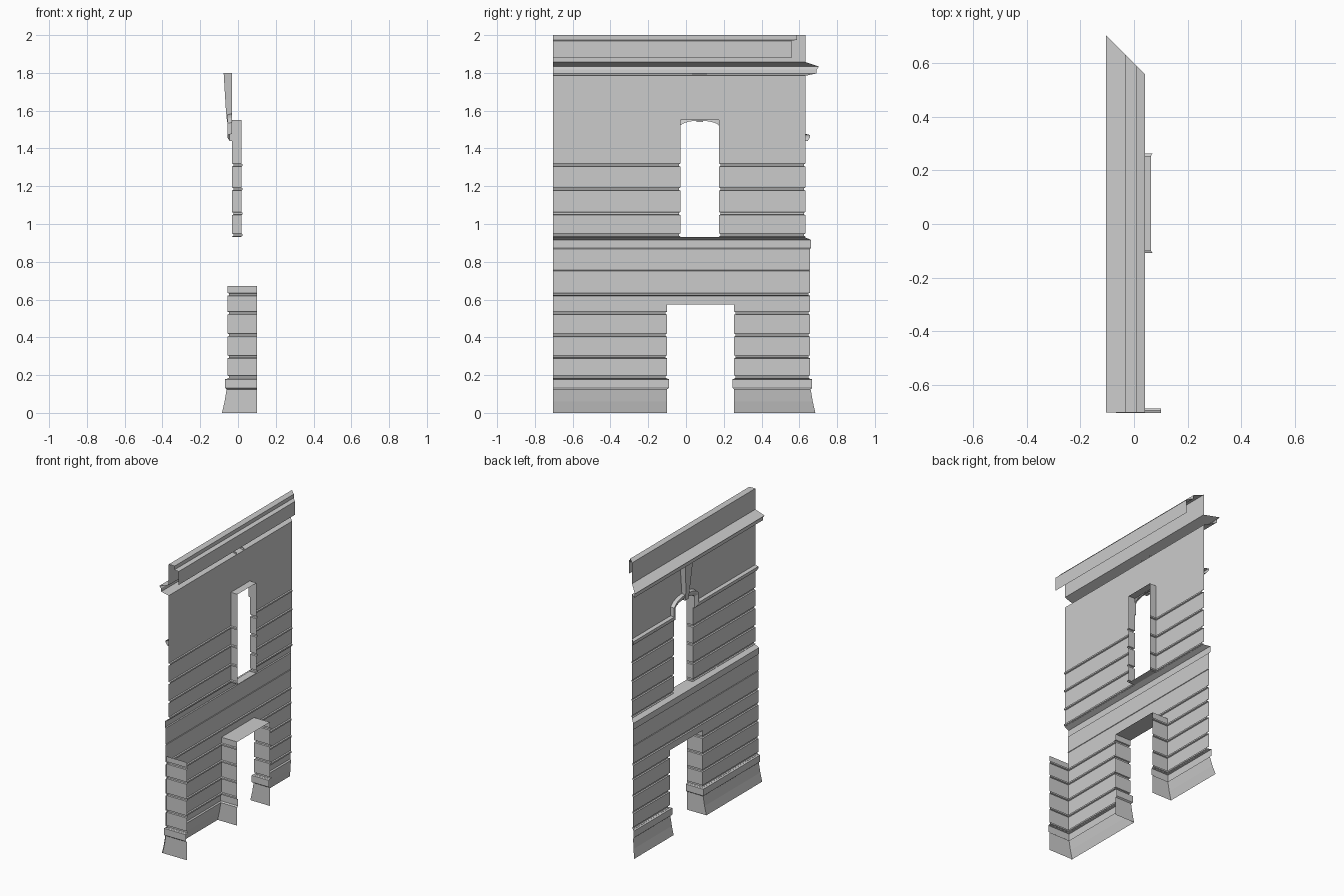
import bpy, bmesh, math
from mathutils import Vector

cube = bpy.data.objects.get("Cube")
if cube:
    bpy.data.objects.remove(cube)

stone = bpy.data.materials.new("grey stone")
stone.use_nodes = True
stone.diffuse_color = (0.6, 0.6, 0.6, 1)
stone.node_tree.nodes["Principled BSDF"].inputs["Base Color"].default_value = (0.6, 0.6, 0.6, 1)

START = -0.705                      # square end of the wall
DOOR = (-0.10, 0.255, 0.575)        # y from, y to, head height
WINDOW = (-0.03, 0.175, 1.55)
SILL = 0.93


def mitre(x):
    """Far end of the wall, cut at 45 degrees."""
    return 0.6 - x


def make(name, quads):
    bm = bmesh.new()
    for q in quads:
        bm.faces.new([bm.verts.new(p) for p in q])
    bmesh.ops.remove_doubles(bm, verts=bm.verts, dist=0.0002)
    me = bpy.data.meshes.new(name)
    bm.to_mesh(me)
    bm.free()
    me.materials.append(stone)
    ob = bpy.data.objects.new(name, me)
    bpy.context.collection.objects.link(ob)
    return ob


def ribbon(name, a, b):
    """Sheet between two matching lines of points."""
    return make(name, [(a[i], a[i + 1], b[i + 1], b[i]) for i in range(len(a) - 1)])


def groove(x, z):
    """Channel between stone courses: x, z, sideways recess."""
    r = 0.008
    return [(x, z - 0.008, 0), (x + r, z - 0.005, r), (x + r, z + 0.005, r), (x, z + 0.008, 0)]


def split(profile, z):
    return [p for p in profile if p[1] <= z + 1e-5], [p for p in profile if p[1] >= z - 1e-5]


def wall(name, profile, y0, y1):
    ribbon(name, [(x, y0(x, d), z) for x, z, d in profile],
           [(x, y1(x, d), z) for x, z, d in profile])


def pierced_wall(name, profile, opening, depth):
    """Wall on both sides of an opening, with jambs and head."""
    lo, hi, head = opening
    below, above = split(profile, head)
    wall(name + "_near", below, lambda x, d: START, lambda x, d: lo - d)
    wall(name + "_far", below, lambda x, d: hi + d, lambda x, d: mitre(x))
    wall(name + "_above", above, lambda x, d: START, lambda x, d: mitre(x))
    for side, edge, s in (("near", lo, -1), ("far", hi, 1)):
        ribbon(name + "_jamb_" + side,
               [(x, edge + s * d, z) for x, z, d in below],
               [(depth + max(d, 0) * 0.6, edge + s * d, z) for x, z, d in below])
    x = below[-1][0]
    ribbon(name + "_head", [(x, lo, head), (x, hi, head)], [(depth, lo, head), (depth, hi, head)])


# Ground storey: battered plinth, projecting band, grooved courses, ledge
FACE = -0.056
lower = [(-0.085, 0, 0), (-0.071, 0.06, 0), (-0.060, 0.125, 0), (-0.068, 0.132, -0.009),
         (-0.068, 0.178, -0.009), (FACE, 0.181, 0)]
for z in (0.19, 0.297, 0.412, 0.528):
    lower += groove(FACE, z)
lower += [(FACE, DOOR[2], 0)] + groove(FACE, 0.628)
lower += [(FACE, 0.672, 0), (FACE, 0.752, 0), (FACE + 0.003, 0.754, 0), (FACE, 0.757, 0),
          (FACE, 0.868, 0), (-0.062, 0.872, 0), (-0.062, 0.915, 0), (-0.03, SILL, 0)]
pierced_wall("lower_wall", lower, DOOR, 0.064)

# Return panel at the square end
panel = split(lower, 0.672)[0]
ribbon("end_return", [(0.1, -0.697 + d, z) for x, z, d in panel],
       [(x, -0.697 + d, z) for x, z, d in panel])

# Upper storey
UP = -0.033
upper = [(-0.03, SILL, 0), (UP, SILL + 0.002, 0)]
for z in (0.942, 1.055, 1.185, 1.312):
    upper += groove(UP, z)
upper += [(UP, WINDOW[2], 0), (UP, 1.785, 0)]
pierced_wall("upper_wall", upper, WINDOW, 0.018)
ribbon("window_sill", [(UP, WINDOW[0], SILL), (UP, WINDOW[1], SILL)],
       [(0.018, WINDOW[0], SILL), (0.018, WINDOW[1], SILL)])

# Cornice and parapet
cornice = [(UP, 1.785), (-0.09, 1.797), (-0.092, 1.818), (-0.104, 1.833), (UP, 1.857)]
parapet = [(UP, 1.857), (UP, 2.0), (0.012, 2.0), (0.012, 1.975), (0.042, 1.97), (0.042, 1.878)]
for name, prof in (("cornice", cornice), ("parapet", parapet)):
    wall(name, [(x, z, 0) for x, z in prof], lambda x, d: START, lambda x, d: mitre(x))

# String course rising into an arched hood over the window
mid = (WINDOW[0] + WINDOW[1]) / 2
half = 0.122
path = [Vector((START, 1.457)), Vector((mid - half, 1.457))]
for i in range(13):
    t = -1 + i / 6
    path.append(Vector((mid + half * t, 1.52 + 0.045 * math.sqrt(max(0, 1 - t * t * 0.97)))))
path += [Vector((mid + half, 1.457)), Vector((0.6, 1.457))]
moulding = [(UP, -0.018), (-0.044, -0.018), (-0.056, 0.0), (-0.056, 0.014), (UP, 0.02)]


def offset_point(i, w):
    """Mitred sideways offset of a path point."""
    dirs = [(path[k + 1] - path[k]).normalized() for k in (i - 1, i) if 0 <= k < len(path) - 1]
    n = [Vector((-d.y, d.x)) for d in dirs]
    m = (n[0] + n[-1]).normalized()
    return path[i] + m * (w / m.dot(n[0]))


lines = []
for x, w in moulding:
    pts = [offset_point(i, w) for i in range(len(path))]
    pts[-1].x = mitre(x)
    lines.append([(x, p.x, p.y) for p in pts])
make("string_course_and_hood",
     [(a[i], a[i + 1], b[i + 1], b[i]) for a, b in zip(lines, lines[1:]) for i in range(len(a) - 1)])

# Tapered keystone from the hood up to the cornice
sections = [(1.54, -0.058, 0.018), (1.6, -0.064, 0.021), (1.8, -0.076, 0.04)]
rings = [[(UP, mid - w, z), (x, mid - w, z), (x, mid + w, z), (UP, mid + w, z)]
         for z, x, w in sections]
quads = [(a[k], a[k + 1], b[k + 1], b[k]) for a, b in zip(rings, rings[1:]) for k in range(3)]
make("keystone", quads + [rings[0]])

# Consistent outward normals on the wall sheets
for ob in bpy.context.collection.objects:
    if ob.type == 'MESH' and any(k in ob.name for k in ("wall", "cornice", "parapet")) and "jamb" not in ob.name:
        if sum(p.normal.x * p.area for p in ob.data.polygons) > 0:
            ob.data.flip_normals()
